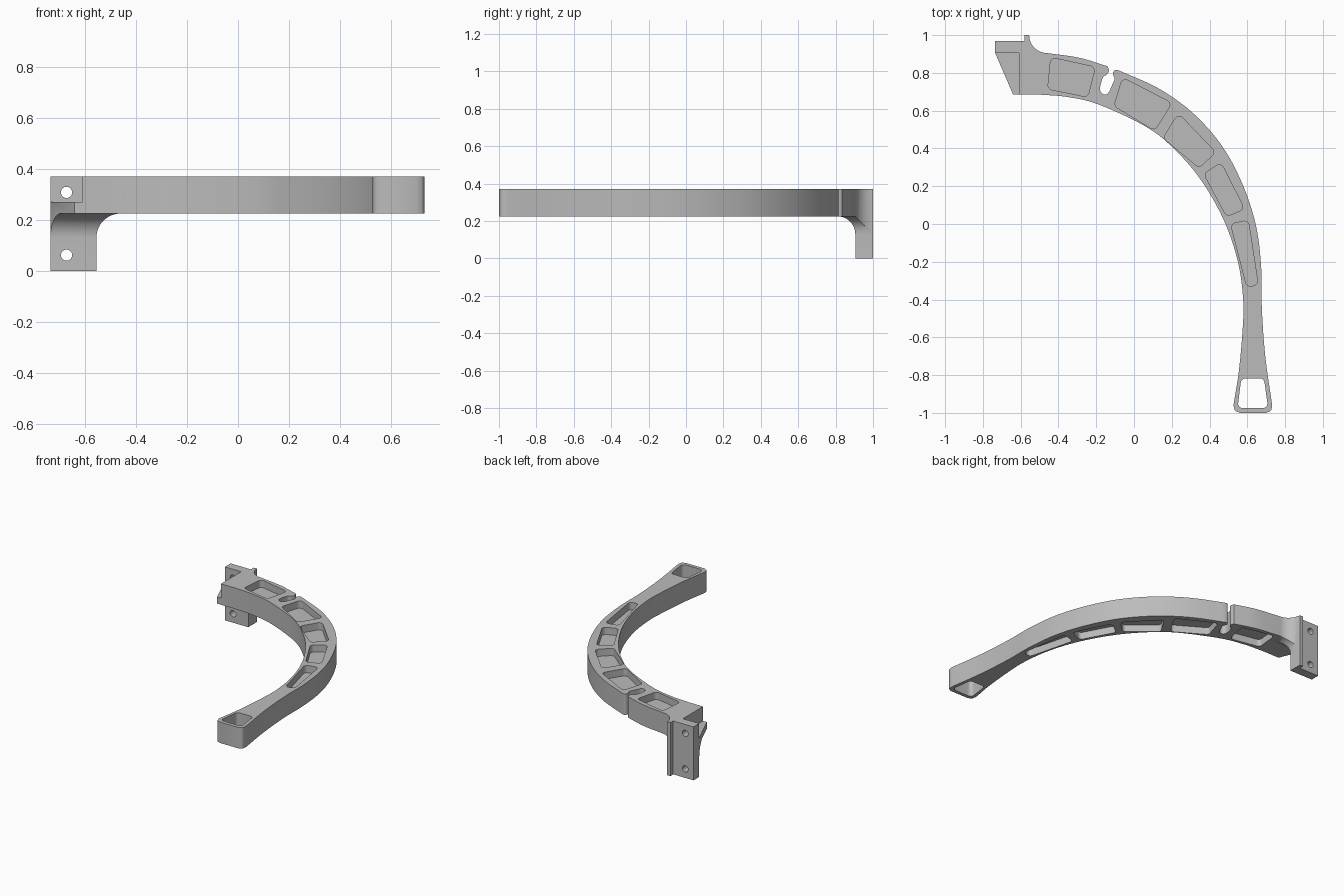
import bpy, bmesh, math
from mathutils import Vector

if "Cube" in bpy.data.objects:
    bpy.data.objects.remove(bpy.data.objects["Cube"], do_unlink=True)

BOTTOM, TOP = 0.225, 0.37      # underside and top of the curved arm
PLATE_FRONT = 0.905            # front face of the mounting plate
PLATE_SIDE = -0.555            # inner side of the mounting plate

grey = bpy.data.materials.new("plain_grey")
grey.use_nodes = True
grey.diffuse_color = (0.5, 0.5, 0.5, 1)
grey.node_tree.nodes["Principled BSDF"].inputs["Base Color"].default_value = grey.diffuse_color


def spline(points, steps=8):
    """Smooth curve through the points."""
    p = [Vector(q) for q in points]
    p = [2 * p[0] - p[1]] + p + [2 * p[-1] - p[-2]]
    out = []
    for a, b, c, d in zip(p, p[1:], p[2:], p[3:]):
        for i in range(steps):
            t = i / steps
            out.append(0.5 * (2 * b + (c - a) * t + (2 * a - 5 * b + 4 * c - d) * t * t
                              + (3 * b - a - 3 * c + d) * t ** 3))
    return out + [p[-2]]


def rounded(points, radius, steps=8):
    """Polygon with every corner replaced by an arc."""
    p = [Vector(q) for q in points]
    out = []
    for i, corner in enumerate(p):
        u = (p[i - 1] - corner).normalized()
        v = (p[(i + 1) % len(p)] - corner).normalized()
        half = u.angle(v) / 2
        centre = corner + (u + v).normalized() * radius / math.sin(half)
        reach = radius / math.tan(half)
        start = corner + u * reach - centre
        end = corner + v * reach - centre
        sweep = math.pi - 2 * half
        for k in range(steps + 1):
            f = k / steps
            out.append(centre + (start * math.sin((1 - f) * sweep)
                                 + end * math.sin(f * sweep)) / math.sin(sweep))
    return out


def prism(name, points, low, high, axis="z"):
    """Extrude a closed profile along one axis."""
    place = {"x": lambda p, h: (h, p[0], p[1]),
             "y": lambda p, h: (p[0], h, p[1]),
             "z": lambda p, h: (p[0], p[1], h)}[axis]
    bm = bmesh.new()
    rings = [[bm.verts.new(place(p, h)) for p in points] for h in (low, high)]
    for ring in rings:
        bm.faces.new(ring)
    n = len(points)
    for i in range(n):
        j = (i + 1) % n
        bm.faces.new((rings[0][i], rings[0][j], rings[1][j], rings[1][i]))
    bmesh.ops.recalc_face_normals(bm, faces=bm.faces)
    mesh = bpy.data.meshes.new(name)
    bm.to_mesh(mesh)
    bm.free()
    mesh.materials.append(grey)
    obj = bpy.data.objects.new(name, mesh)
    bpy.context.collection.objects.link(obj)
    return obj


def box(x0, x1, y0, y1):
    return [(x0, y0), (x1, y0), (x1, y1), (x0, y1)]


# Plan outline: mounting end, inner curve, flared tip, outer curve, slot, hook
inner_edge = spline([(-0.5, 0.685), (-0.35, 0.672), (-0.18, 0.63), (0.08, 0.505), (0.24, 0.37),
                     (0.37, 0.21), (0.48, 0.01), (0.55, -0.2), (0.578, -0.4),
                     (0.575, -0.56), (0.555, -0.78), (0.528, -0.95)])
tip = spline([(0.528, -0.965), (0.536, -0.988), (0.56, -1)], 4) + \
      spline([(0.7, -1), (0.724, -0.988), (0.731, -0.965)], 4)
outer_edge = spline([(0.73, -0.95), (0.695, -0.7), (0.677, -0.45), (0.674, -0.24), (0.648, -0.02),
                     (0.583, 0.19), (0.475, 0.4), (0.32, 0.58), (0.135, 0.715), (-0.08, 0.813)])
slot = spline([(-0.08, 0.813), (-0.1, 0.815), (-0.112, 0.797), (-0.103, 0.768), (-0.112, 0.745),
               (-0.138, 0.692), (-0.165, 0.688), (-0.18, 0.715), (-0.165, 0.775), (-0.145, 0.79),
               (-0.133, 0.81), (-0.14, 0.835)], 5)
outer_end = spline([(-0.14, 0.835), (-0.29, 0.88), (-0.46, 0.905)])
hook_curve = [(-0.46 - 0.095 * math.sin(a), 1 - 0.095 * math.cos(a))
              for a in (math.pi / 2 * i / 10 for i in range(1, 11))]
mount = [(-0.58, 1), (-0.58, 0.968), (-0.735, 0.968), (-0.735, PLATE_FRONT), (-0.64, 0.685)]

outline = []
for p in inner_edge + tip + outer_edge + slot + outer_end + hook_curve + mount:
    p = Vector(p)
    if not outline or (p - outline[-1]).length > 0.001:
        outline.append(p)
bracket = prism("curved_bracket_arm", outline, 0, TOP)

cutters = []


# Clear the space under the arm, leaving the plate with filleted corners
def under_profile(far, wall):
    side = 1 if wall > far else -1
    corner = rounded([(far, -0.3), (wall, -0.3), (wall, BOTTOM), (far, BOTTOM)], 0.095, 12)
    arc = corner[26:39]
    return [(far, -0.3), (wall, -0.3)] + arc + [(far, BOTTOM)]


cutters.append(prism("under_front_cutter", under_profile(-1.5, PLATE_FRONT), -1, 1, "x"))
cutters.append(prism("under_side_cutter", under_profile(1.5, PLATE_SIDE), -1.2, 1.2, "y"))

# Step above the thin gusset
cutters.append(prism("gusset_cutter", box(-0.9, -0.61, 0.5, PLATE_FRONT), 0.27, 0.6))

# Bolt holes through the plate
for z in (0.062, 0.308):
    hole = [(-0.672 + 0.022 * math.cos(a), z + 0.022 * math.sin(a))
            for a in (math.tau * i / 32 for i in range(32))]
    cutters.append(prism("bolt_hole_cutter", hole, 0.7 if z < BOTTOM else 0.85, 1.1, "y"))

# Lightening pockets on both faces, with a web left between them
pockets = [
    [(-0.44, 0.882), (-0.205, 0.83), (-0.245, 0.672), (-0.457, 0.715)],
    [(-0.06, 0.775), (0.2, 0.64), (0.11, 0.495), (-0.105, 0.625)],
    [(0.235, 0.585), (0.432, 0.38), (0.345, 0.297), (0.155, 0.455)],
    [(0.46, 0.325), (0.585, 0.08), (0.49, 0.04), (0.37, 0.265)],
    [(0.605, 0.02), (0.657, -0.32), (0.598, -0.335), (0.512, 0)],
]
depth = 0.05
for corners in pockets:
    shape = rounded(corners, 0.025)
    cutters.append(prism("top_pocket_cutter", shape, TOP - depth, 0.6))
    cutters.append(prism("under_pocket_cutter", shape, 0, BOTTOM + depth))

# Open loop at the flared tip
loop = rounded([(0.568, -0.818), (0.688, -0.818), (0.71, -0.975), (0.548, -0.975)], 0.025)
cutters.append(prism("tip_loop_cutter", loop, 0, 0.6))

for cutter in cutters:
    cutter.hide_render = True
    mod = bracket.modifiers.new(cutter.name, "BOOLEAN")
    mod.operation = "DIFFERENCE"
    mod.solver = "EXACT"
    mod.object = cutter

# Bake the cuts and drop the cutters
graph = bpy.context.evaluated_depsgraph_get()
bracket_mesh = bpy.data.meshes.new_from_object(bracket.evaluated_get(graph))
bracket.modifiers.clear()
bracket.data = bracket_mesh
for cutter in cutters:
    bpy.data.objects.remove(cutter, do_unlink=True)

bpy.ops.object.select_all(action="DESELECT")
bracket.select_set(True)
bpy.context.view_layer.objects.active = bracket
bpy.ops.object.shade_smooth_by_angle(angle=math.radians(30))
